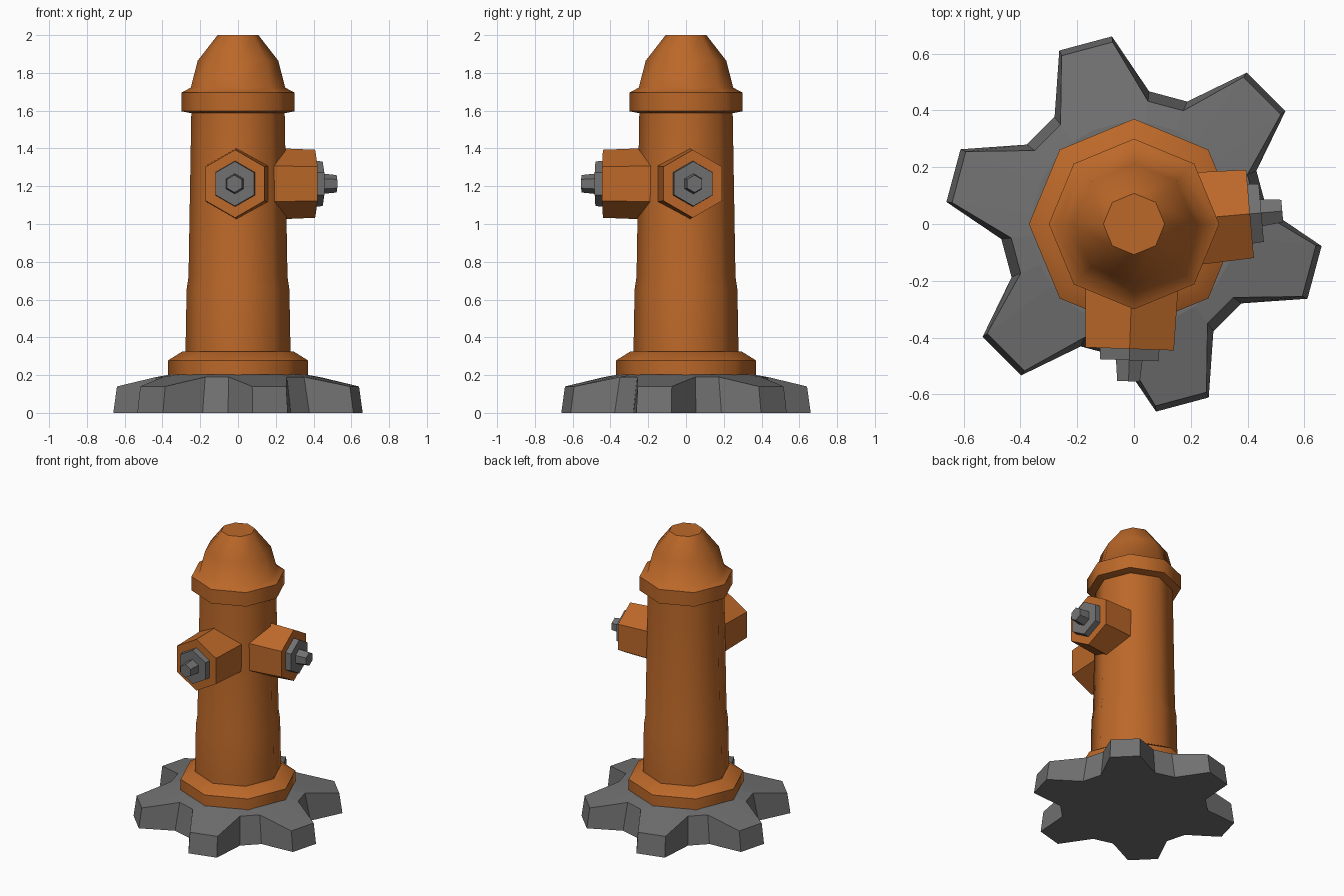
import bpy, bmesh, math
from mathutils import Matrix, Vector

if "Cube" in bpy.data.objects:
    bpy.data.objects.remove(bpy.data.objects["Cube"])


def material(name, rgb):
    m = bpy.data.materials.new(name)
    m.diffuse_color = (*rgb, 1)
    m.use_nodes = True
    m.node_tree.nodes["Principled BSDF"].inputs["Base Color"].default_value = m.diffuse_color
    return m


ORANGE = material("orange paint", (0.50, 0.138, 0.022))
GREY = material("grey metal", (0.165, 0.165, 0.165))


def loft(name, rings, mat, matrix=Matrix(), smooth=None):
    """Skin a list of equal-length vertex rings and cap both ends."""
    bm = bmesh.new()
    loops = [[bm.verts.new(matrix @ Vector(p)) for p in ring] for ring in rings]
    n = len(loops[0])
    for a, b in zip(loops, loops[1:]):
        for i in range(n):
            j = (i + 1) % n
            bm.faces.new((a[i], a[j], b[j], b[i]))
    bm.faces.new(loops[0][::-1])
    bm.faces.new(loops[-1])
    bmesh.ops.recalc_face_normals(bm, faces=bm.faces)
    me = bpy.data.meshes.new(name)
    bm.to_mesh(me)
    bm.free()
    me.materials.append(mat)
    if smooth:
        me.polygons.foreach_set("use_smooth", [True] * len(me.polygons))
        me.set_sharp_from_angle(angle=math.radians(smooth))
    ob = bpy.data.objects.new(name, me)
    bpy.context.collection.objects.link(ob)
    return ob


def lathe(name, profile, sides, mat, matrix=Matrix(), smooth=None):
    rings = [[(r * math.cos(math.tau * i / sides), r * math.sin(math.tau * i / sides), z)
              for i in range(sides)] for r, z in profile]
    return loft(name, rings, mat, matrix, smooth)


# Six-lobed foot: each ring gives lobe radius, lobe z, valley radius, valley z
def lobed_ring(lobe_r, lobe_z, valley_r, valley_z):
    pts = []
    for k in range(6):
        for off, r, z in ((-8.3, lobe_r, lobe_z), (8.3, lobe_r, lobe_z),
                          (21.5, valley_r, valley_z), (38.5, valley_r, valley_z)):
            a = math.radians(45 + 60 * k + off)
            pts.append((r * math.cos(a), r * math.sin(a), z))
    return pts


loft("lobed_foot", [lobed_ring(0.665, 0, 0.47, 0),
                    lobed_ring(0.645, 0.14, 0.435, 0.19),
                    lobed_ring(0.36, 0.203, 0.36, 0.203)], GREY)

# Barrel with bottom flange, stepped skirt, collar and domed cap
lathe("barrel", [(0.37, 0.195), (0.37, 0.278), (0.295, 0.325), (0.278, 0.325),
                 (0.272, 0.655), (0.262, 0.72), (0.247, 1.60)], 8, ORANGE, smooth=50)
lathe("cap", [(0.24, 1.585), (0.30, 1.597), (0.30, 1.695), (0.25, 1.722),
              (0.213, 1.865), (0.108, 2.0)], 8, ORANGE, smooth=50)

# Two hexagonal outlets, each with a nut and a tapered stem
# (name, direction in degrees, sideways shift, reach)
for side, angle, shift, reach in (("right", 5, 0.0, 0.41), ("front", -92, 0.0, 0.44)):
    # local z runs outward, local x points up so a hexagon corner is on top
    out = (Matrix.Translation((0, 0, 1.213)) @ Matrix.Rotation(math.radians(angle), 4, 'Z')
           @ Matrix(((0, 0, 1, 0), (0, -1, 0, shift), (1, 0, 0, 0), (0, 0, 0, 1))))
    lathe(side + "_outlet", [(0.193, 0.10), (0.18, reach)], 6, ORANGE, out)
    lathe(side + "_nut", [(0.122, reach - 0.01), (0.118, reach + 0.04)], 6, GREY, out)
    lathe(side + "_stem", [(0.055, reach + 0.03), (0.046, reach + 0.114)], 6, GREY, out)
